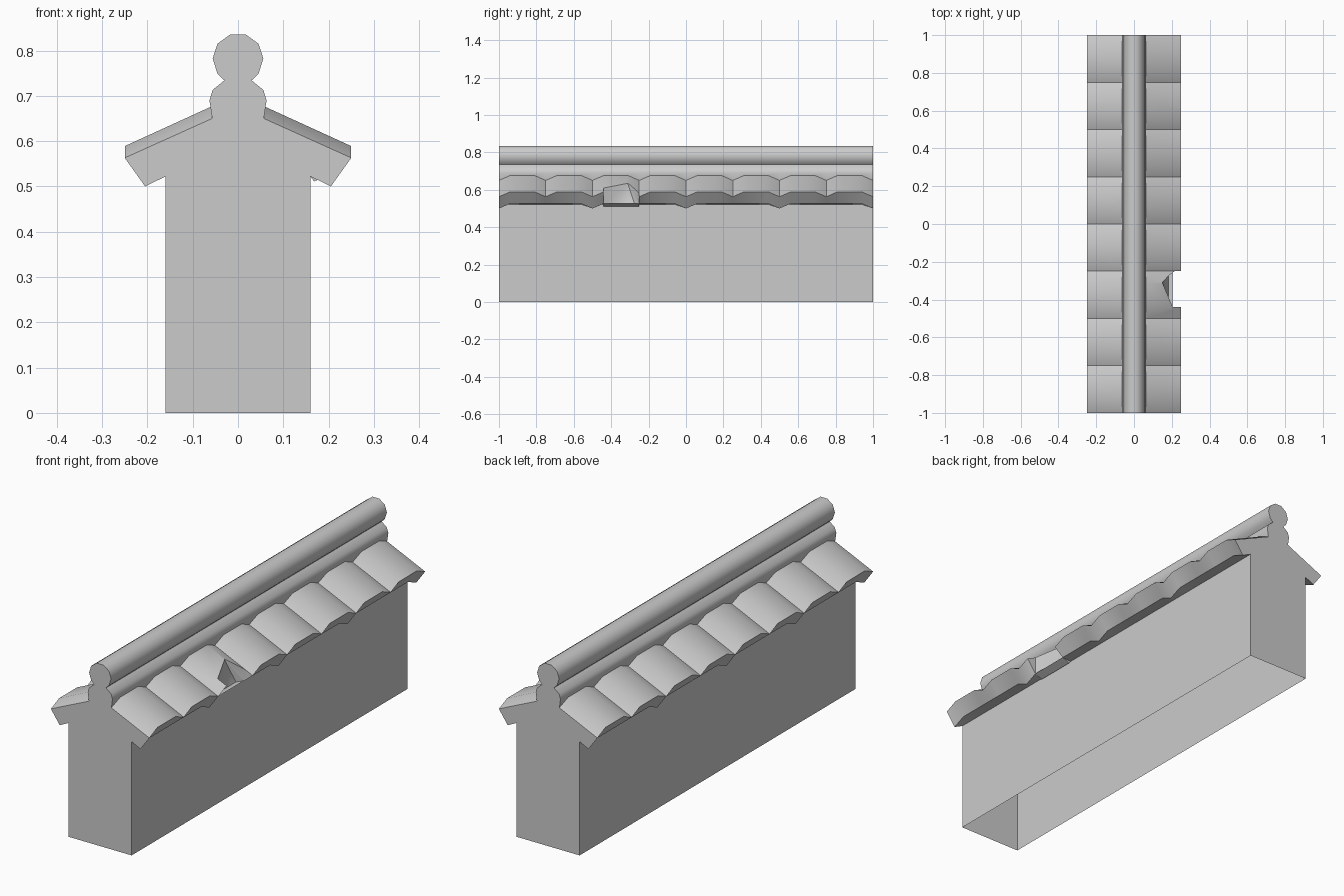
import bpy, bmesh, math

if "Cube" in bpy.data.objects:
    bpy.data.objects.remove(bpy.data.objects["Cube"])


def make_object(name, bm):
    bmesh.ops.recalc_face_normals(bm, faces=bm.faces)
    mesh = bpy.data.meshes.new(name)
    bm.to_mesh(mesh)
    bm.free()
    ob = bpy.data.objects.new(name, mesh)
    bpy.context.collection.objects.link(ob)
    return ob


def loft(bm, sections):
    """Skin closed (x, z) sections placed along y, capped at both ends."""
    rings = [[bm.verts.new((x, y, z)) for x, z in pts] for y, pts in sections]
    n = len(rings[0])
    for a, b in zip(rings, rings[1:]):
        for i in range(n):
            j = (i + 1) % n
            bm.faces.new((a[i], a[j], b[j], b[i]))
    bm.faces.new(rings[0])
    bm.faces.new(rings[-1])


def profile(raised, dip):
    """Symmetric wall + tile + ridge section."""
    t = 0.026 if raised else 0.0
    b = 0.0 if dip else 0.026
    right = [(0.16, 0), (0.16, 0.522), (0.205, 0.50 + b), (0.25, 0.563 + t),
             (0.057 + t * 0.1, 0.65 + t), (0.063, 0.69), (0.056, 0.713), (0.03, 0.734)]
    # upper ridge roll: ten-sided
    right += [(0.056 * math.cos(math.radians(a)), 0.782 + 0.056 * math.sin(math.radians(a)))
              for a in (-36, 0, 36, 72)]
    return right + [(-x, z) for x, z in reversed(right)]


# wall with scalloped tile roof and ridge
TILES = 8
sections = []
for i in range(TILES):
    y = -1 + i * 0.25
    sections.append((y, profile(False, i % 2 == 0)))
    sections += [(y + 0.06, profile(True, False)), (y + 0.19, profile(True, False))]
sections.append((1, profile(False, True)))
bm = bmesh.new()
loft(bm, sections)
wall = make_object("tiled_wall", bm)

# broken tile notch cutter
bm = bmesh.new()
pts = [(0.205, -0.44, 0.527), (0.205, -0.44, 0.75), (0.15, -0.31, 0.63), (0.15, -0.31, 0.75),
       (0.25, -0.25, 0.565), (0.25, -0.25, 0.75), (0.205, -0.25, 0.527),
       (0.205, -0.44, 0.45), (0.205, -0.25, 0.45), (0.25, -0.25, 0.45)]
pts += [(0.3, y, z) for y in (-0.44, -0.25) for z in (0.45, 0.75)]
for p in pts:
    bm.verts.new(p)
res = bmesh.ops.convex_hull(bm, input=bm.verts)
bmesh.ops.delete(bm, geom=list({v for v in bm.verts if not v.link_faces}), context='VERTS')
cutter = make_object("notch_cutter", bm)
cutter.hide_render = True

mod = wall.modifiers.new("notch", 'BOOLEAN')
mod.operation = 'DIFFERENCE'
mod.object = cutter
mod.solver = 'EXACT'
bpy.context.view_layer.objects.active = wall
bpy.ops.object.modifier_apply(modifier="notch")
bpy.data.objects.remove(cutter)

# open underside
bm = bmesh.new()
bm.from_mesh(wall.data)
bmesh.ops.delete(bm, geom=[f for f in bm.faces if all(v.co.z < 1e-4 for v in f.verts)],
                 context='FACES')
bm.to_mesh(wall.data)
bm.free()

# sloping lip under the broken tile
bm = bmesh.new()
lip = [(0.205, 0.527), (0.168, 0.511), (0.159, 0.523)]
loft(bm, [(-0.44, lip), (-0.25, lip)])
make_object("broken_tile_lip", bm)

bpy.ops.object.select_all(action='DESELECT')
wall.select_set(True)
bpy.context.view_layer.objects.active = wall
bpy.ops.object.shade_smooth_by_angle(angle=math.radians(40))
